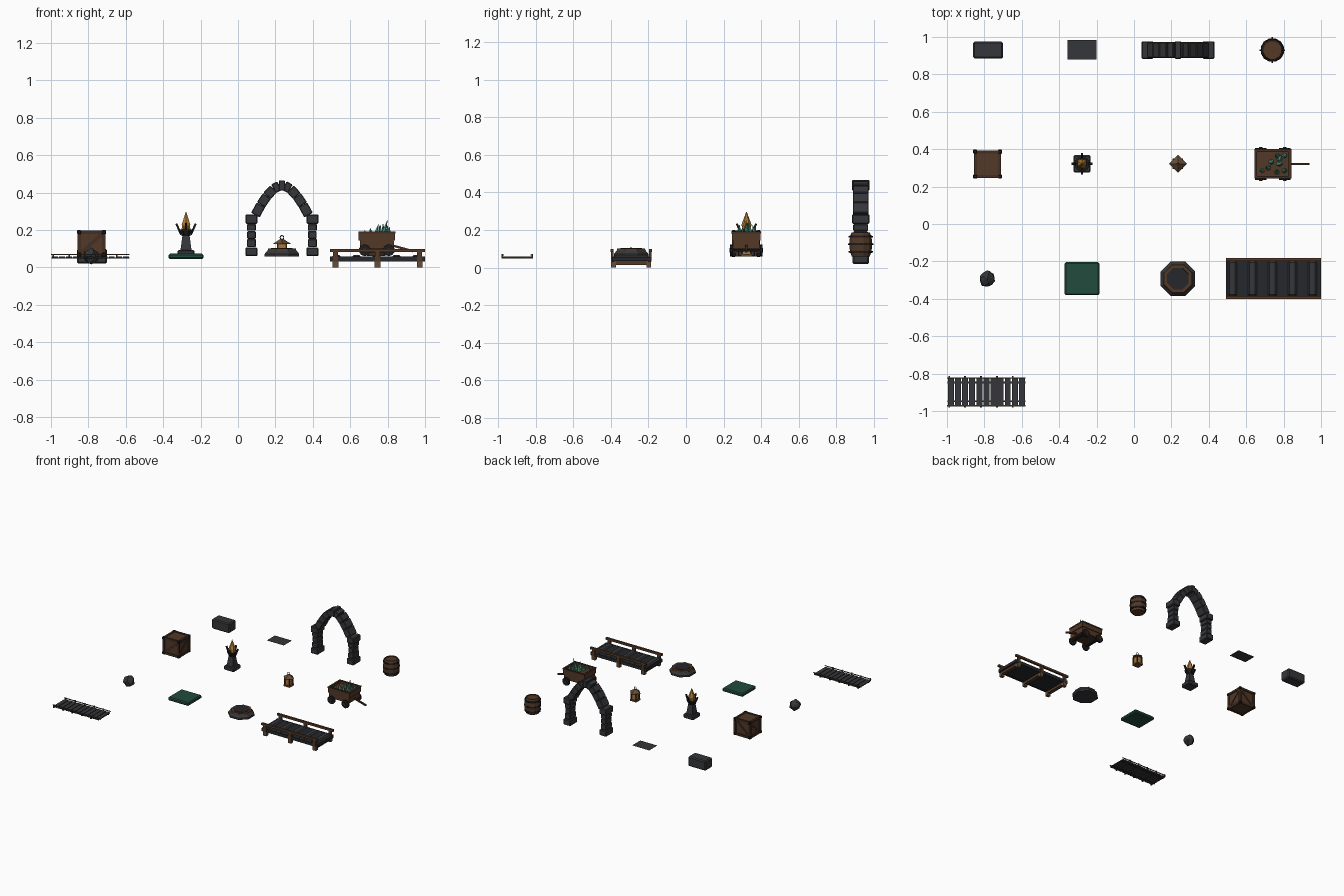
import bpy, bmesh, math, random
from mathutils import Vector, Matrix, Euler

if "Cube" in bpy.data.objects:
    bpy.data.objects.remove(bpy.data.objects["Cube"])

random.seed(4)

def mat(name, r, g, b):
    m = bpy.data.materials.new(name)
    m.diffuse_color = (r, g, b, 1)
    m.use_nodes = True
    m.node_tree.nodes["Principled BSDF"].inputs["Base Color"].default_value = m.diffuse_color
    return m

WOOD = mat("wood", .085, .040, .020)
TRIM = mat("dark_wood", .055, .028, .016)
PALE = mat("pale_wood", .13, .075, .04)
STONE = mat("stone", .036, .037, .042)
SLATE = mat("dark_slate", .018, .020, .024)
IRON = mat("iron", .012, .012, .014)
MOSS = mat("moss", .016, .070, .048)
GOLD = mat("glow", .42, .19, .035)
CRYSTAL = mat("crystal", .07, .30, .19)

def finish(name, bm, m):
    me = bpy.data.meshes.new(name)
    bm.to_mesh(me)
    bm.free()
    me.materials.append(m)
    ob = bpy.data.objects.new(name, me)
    bpy.context.collection.objects.link(ob)
    return ob

def box(name, c, s, m, bevel=0, rot=None):
    bm = bmesh.new()
    bmesh.ops.create_cube(bm, size=1)
    bmesh.ops.scale(bm, vec=s, verts=bm.verts)
    if bevel:
        bmesh.ops.bevel(bm, geom=bm.edges[:], offset=bevel, segments=1, affect='EDGES')
    M = Matrix.Translation(c)
    if rot is not None:
        M = M @ rot.to_matrix().to_4x4()
    bm.transform(M)
    return finish(name, bm, m)

def beam(name, p, q, w, h, m, bevel=0):
    p, q = Vector(p), Vector(q)
    d = q - p
    return box(name, (p + q) / 2, (w, h, d.length), m, bevel, d.to_track_quat('Z', 'Y'))

def cone(name, c, r1, r2, h, n, m, rot=(0, 0, 0)):
    bm = bmesh.new()
    bmesh.ops.create_cone(bm, cap_ends=True, segments=n, radius1=r1, radius2=r2, depth=h)
    bm.transform(Matrix.Translation(c) @ Euler(rot).to_matrix().to_4x4())
    return finish(name, bm, m)

def lathe(name, c, prof, n, m):
    bm = bmesh.new()
    rings = [[bm.verts.new((c[0] + r * math.cos(2 * math.pi * (i + .5) / n),
                            c[1] + r * math.sin(2 * math.pi * (i + .5) / n), z))
              for i in range(n)] for r, z in prof]
    for a, b in zip(rings, rings[1:]):
        for i in range(n):
            j = (i + 1) % n
            bm.faces.new((a[i], a[j], b[j], b[i]))
    bm.faces.new(rings[0][::-1])
    bm.faces.new(rings[-1])
    return finish(name, bm, m)

# stone block and flat floor tile
box("stone_block", (-.78, .93, .06), (.16, .09, .08), STONE, .008)
bm = bmesh.new()
bmesh.ops.create_grid(bm, x_segments=1, y_segments=1, size=.5,
                      matrix=Matrix.Translation((-.278, .932, .06)) @ Matrix.Diagonal((.155, .105, 1, 1)))
finish("floor_tile", bm, STONE)

# arch: stacked pillars and a pointed ring of wedges
ax, ay = .235, .93
curve = [(.142, .28), (.112, .335), (.080, .382), (.045, .420), (.013, .437)]
for s, side in ((-1, "left"), (1, "right")):
    px = ax + s * .163
    for i, (z, h, w) in enumerate([(.083, .046, .064), (.130, .044, .050), (.174, .042, .046),
                                   (.214, .036, .050), (.258, .050, .064)]):
        box(f"arch_{side}_pillar_{i}", (px, ay, z), (w, w + .03, h), STONE, .005)
    for i, (a, b) in enumerate(zip(curve, curve[1:])):
        beam(f"arch_{side}_wedge_{i}", (ax + s * a[0], ay, a[1]), (ax + s * b[0], ay, b[1]),
             .084, .052, STONE, .004)
box("arch_keystone", (ax, ay, .438), (.034, .094, .054), STONE, .004)

# barrel
bx, by = .74, .93
lathe("barrel_staves", (bx, by),
      [(.050, .06), (.060, .09), (.063, .125), (.060, .16), (.051, .187), (.044, .187), (.044, .181)], 12, WOOD)
for i, (z, r) in enumerate([(.083, .062), (.125, .0645), (.165, .062)]):
    cone(f"barrel_hoop_{i}", (bx, by, z), r, r, .012, 12, IRON, (0, 0, math.pi / 12))
    for k in range(4):
        a = k * math.pi / 2
        box(f"barrel_stud_{i}_{k}", (bx + r * math.cos(a), by + r * math.sin(a), z),
            (.008, .008, .008), IRON)

# crate: panels, edge frame, diagonal braces, corner caps
cx, cy, cz, w, h = -.783, .32, .128, .146, .136
box("crate_panels", (cx, cy, cz), (w - .014, w - .014, h - .008), WOOD)
for sx in (-1, 1):
    for sy in (-1, 1):
        box("crate_post", (cx + sx * .065, cy + sy * .065, cz), (.018, .018, h), TRIM)
        for sz in (-1, 1):
            box("crate_corner", (cx + sx * .0665, cy + sy * .0665, cz + sz * .060), (.022, .022, .022), IRON, .004)
    for sz in (-1, 1):
        z = cz + sz * .060
        box("crate_rail_x", (cx, cy + sx * .065, z), (w - .02, .016, .018), TRIM)
        box("crate_rail_y", (cx + sx * .065, cy, z), (.016, w - .02, .018), TRIM)
    beam("crate_brace_x", (cx - .055, cy + sx * .066, cz - .05), (cx + .055, cy + sx * .066, cz + .05), .01, .018, TRIM)
    beam("crate_brace_y", (cx + sx * .066, cy - .055, cz - .05), (cx + sx * .066, cy + .055, cz + .05), .01, .018, TRIM)

# brazier: base, pillar, bowl, claws, flame
fx, fy = -.278, .322
box("brazier_base", (fx, fy, .076), (.092, .092, .034), STONE, .006)
cone("brazier_pillar", (fx, fy, .133), .042, .026, .085, 4, STONE, (0, 0, math.pi / 4))
cone("brazier_bowl", (fx, fy, .185), .024, .042, .034, 8, IRON, (0, 0, math.pi / 8))
for k in range(4):
    a = k * math.pi / 2
    u = Vector((math.cos(a), math.sin(a), 0))
    beam(f"brazier_claw_{k}", Vector((fx, fy, .175)) + u * .026, Vector((fx, fy, .234)) + u * .052, .011, .011, IRON)
    d = Vector((math.cos(a + .785), math.sin(a + .785), 0)) * .02
    cone(f"brazier_ember_{k}", Vector((fx, fy, .215)) + d, .014, 0, .05, 4, GOLD)
cone("brazier_flame_base", (fx, fy, .213), .018, .027, .03, 6, GOLD)
cone("brazier_flame", (fx, fy, .264), .027, 0, .072, 6, GOLD)

# lantern
lx, ly = .235, .322
box("lantern_base", (lx, ly, .066), (.056, .056, .012), PALE)
box("lantern_glass", (lx, ly, .098), (.036, .036, .056), GOLD)
for sx in (-1, 1):
    for sy in (-1, 1):
        box("lantern_post", (lx + sx * .022, ly + sy * .022, .098), (.008, .008, .06), TRIM)
cone("lantern_roof", (lx, ly, .139), .048, .008, .026, 4, PALE)
bpy.ops.mesh.primitive_torus_add(location=(lx, ly, .160), rotation=(math.pi / 2, 0, 0),
                                 major_radius=.010, minor_radius=.0025, major_segments=10, minor_segments=4)
bpy.context.object.name = "lantern_ring"
bpy.context.object.data.materials.append(TRIM)

# cart: stepped tub, wheels, handle, crystal load
kx, ky = .742, .321
box("cart_floor", (kx, ky, .108), (.17, .125, .016), TRIM)
box("cart_load_bed", (kx, ky, .155), (.18, .14, .03), WOOD)
for s in (-1, 1):
    for z, e in ((.121, -.006), (.165, 0)):
        box("cart_side", (kx, ky + s * (.070 + e), z), (.194 + 2 * e, .012, .04), WOOD)
        box("cart_end", (kx + s * (.091 + e), ky, z), (.012, .140 + 2 * e, .04), WOOD)
    box("cart_top_rim", (kx, ky + s * .072, .186), (.198, .014, .010), TRIM)
    box("cart_top_rim_end", (kx + s * .092, ky, .186), (.014, .144, .010), TRIM)
    cone("cart_axle", (kx + s * .064, ky, .092), .007, .007, .16, 6, IRON, (math.pi / 2, 0, 0))
    for t in (-1, 1):
        cone("cart_wheel", (kx + s * .064, ky + t * .079, .092), .032, .032, .014, 10, IRON, (math.pi / 2, 0, 0))
        cone("cart_hub", (kx + s * .064, ky + t * .084, .092), .011, .011, .012, 6, TRIM, (math.pi / 2, 0, 0))
beam("cart_handle", (kx + .08, ky, .118), (.938, ky, .086), .012, .012, TRIM)
for x, y, hh in [(-.06, -.035, .03), (-.03, -.02, .045), (0, .01, .065), (.02, -.04, .06), (.02, .045, .055),
                 (.045, .0, .09), (.06, .04, .06), (.065, -.035, .05), (.035, .02, .07)]:
    cone("crystal", (kx + x, ky + y, .165 + hh / 2), .017, 0, hh + .01, 5, CRYSTAL,
         (random.uniform(-.25, .25), random.uniform(-.25, .25), random.random()))

# rock
bm = bmesh.new()
bmesh.ops.create_icosphere(bm, subdivisions=2, radius=.044)
for v in bm.verts:
    v.co *= random.uniform(.82, 1.1)
bm.transform(Matrix.Translation((-.785, -.292, .06)))
finish("rock", bm, STONE)

# moss slab
box("moss_slab", (-.278, -.292, .059), (.186, .176, .028), MOSS, .007)

# octagonal pedestal
dx, dy = .235, -.292
lathe("pedestal_base", (dx, dy), [(.100, .058), (.100, .072), (.084, .090)], 8, STONE)
lathe("pedestal_ring", (dx, dy), [(.084, .088), (.080, .102), (.066, .102)], 8, WOOD)
lathe("pedestal_top", (dx, dy), [(.064, .09), (.062, .105)], 8, SLATE)

# trestle bridge
tx, ty = .746, -.292
box("bridge_deck", (tx, ty, .045), (.508, .196, .022), SLATE)
for i in range(5):
    box(f"bridge_plank_{i}", (.526 + i * .107, ty, .055), (.048, .190, .022), STONE, .009)
for x in (.521, .746, .971):
    box("bridge_crossbeam", (x, ty, .026), (.028, .212, .022), WOOD)
    for s in (-1, 1):
        box("bridge_leg", (x, ty + s * .094, .018), (.030, .026, .036), PALE)
        box("bridge_rail_post", (x, ty + s * .101, .062), (.026, .014, .06), WOOD)
for s in (-1, 1):
    box("bridge_handrail", (tx, ty + s * .102, .091), (.508, .016, .017), WOOD)
    box("bridge_side_beam", (tx, ty + s * .096, .044), (.508, .014, .026), SLATE)

# rope bridge walkway
rx, ry = -.789, -.898
for i in range(11):
    box(f"walkway_plank_{i}", (rx - .190 + i * .038, ry, .055), (.032, .150, .008), STONE)
for s in (-1, 1):
    box("walkway_rope", (rx, ry + s * .074, .068), (.420, .006, .005), PALE)
    box("walkway_joist", (rx, ry + s * .05, .051), (.416, .010, .006), SLATE)
for i in range(5):
    x = -.988 + i * .085
    box("walkway_crosspiece", (x, ry, .052), (.010, .168, .006), TRIM)
    for s in (-1, 1):
        box("walkway_peg", (x, ry + s * .080, .061), (.008, .008, .020), TRIM)
